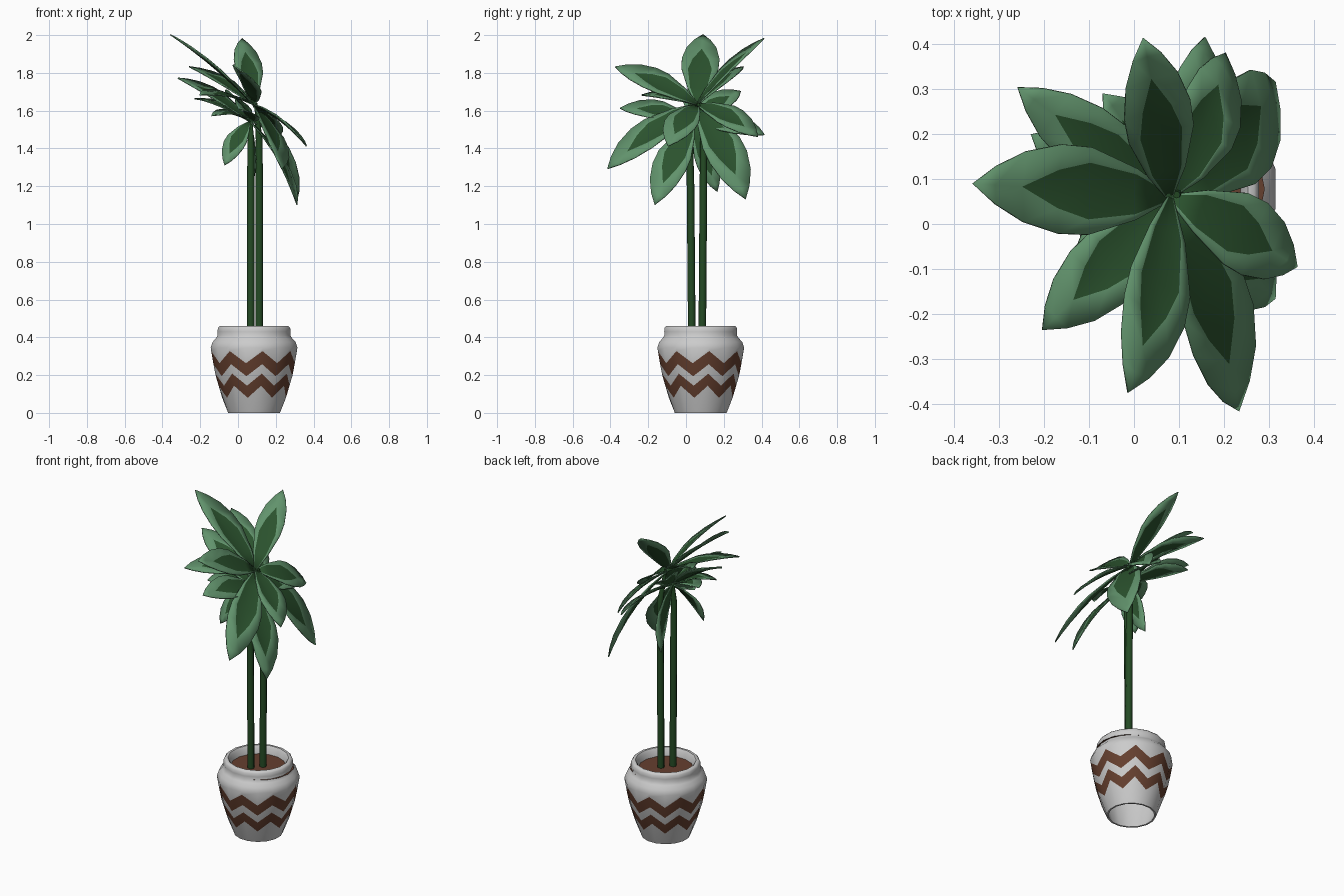
import bpy, bmesh, math
from mathutils import Vector

if "Cube" in bpy.data.objects:
    bpy.data.objects.remove(bpy.data.objects["Cube"])

CX, CY = 0.085, 0.078


def material(name, rgb):
    m = bpy.data.materials.new(name)
    m.diffuse_color = (*rgb, 1)
    m.use_nodes = True
    m.node_tree.nodes["Principled BSDF"].inputs["Base Color"].default_value = m.diffuse_color
    return m


WHITE = material("glazed_white", (0.75, 0.75, 0.75))
BROWN = material("brown", (0.13, 0.05, 0.028))
DARK = material("dark_green", (0.024, 0.085, 0.027))
LIGHT = material("light_green", (0.12, 0.29, 0.15))
STEM = material("stem_green", (0.018, 0.07, 0.018))


def finish(bm, name, mats, angle):
    mesh = bpy.data.meshes.new(name)
    bm.to_mesh(mesh)
    bm.free()
    for m in mats:
        mesh.materials.append(m)
    ob = bpy.data.objects.new(name, mesh)
    bpy.context.collection.objects.link(ob)
    bpy.ops.object.select_all(action='DESELECT')
    ob.select_set(True)
    bpy.context.view_layer.objects.active = ob
    bpy.ops.object.shade_smooth_by_angle(angle=math.radians(angle))
    return ob


# Pot: 16-sided lathe, with some rings zigzagging to form the painted bands
OUTER = [(0, 0.14), (0.08, 0.172), (0.2, 0.208), (0.3, 0.227), (0.345, 0.234), (0.375, 0.224)]


def radius(z):
    for (z0, r0), (z1, r1) in zip(OUTER, OUTER[1:]):
        if z <= z1:
            return r0 + (r1 - r0) * (z - z0) / (z1 - z0)
    return OUTER[-1][1]


AMP = 0.032
# (height, radius, zigzag amplitude, material of the strip above)
rings = [(0, 0.14, 0, 0)]
rings += [(z, None, AMP, m) for z, m in ((0.112, 1), (0.176, 0), (0.226, 1), (0.295, 0))]
rings += [(z, r, 0, 0) for z, r in ((0.345, 0.234), (0.375, 0.224), (0.395, 0.206), (0.41, 0.196),
                                    (0.43, 0.197), (0.45, 0.195), (0.46, 0.186), (0.46, 0.172),
                                    (0.445, 0.162), (0.41, 0.155), (0.37, 0.2), (0.33, 0.215),
                                    (0.18, 0.188), (0, 0.13))]
bm = bmesh.new()
loops = []
for z, r, amp, mat in rings:
    loop = []
    for k in range(16):
        a = math.radians(11.25 + 22.5 * k)
        h = z + (amp if k % 2 == 0 else -amp)
        rr = r if r is not None else radius(h)
        loop.append(bm.verts.new((CX + rr * math.cos(a), CY + rr * math.sin(a), h)))
    loops.append(loop)
for i, loop in enumerate(loops):
    up = loops[(i + 1) % len(loops)]
    for k in range(16):
        n = (k + 1) % 16
        bm.faces.new((loop[k], loop[n], up[n], up[k])).material_index = rings[i][3]
finish(bm, "pot", [WHITE, BROWN], 50)

# Soil: flat disc, slightly off centre
bpy.ops.mesh.primitive_circle_add(vertices=16, radius=0.188, fill_type='NGON',
                                  location=(CX + 0.018, CY, 0.412))
soil = bpy.context.object
soil.name = "soil"
soil.data.materials.append(BROWN)


# Stems
def stem(name, pts):
    cu = bpy.data.curves.new(name, 'CURVE')
    cu.dimensions = '3D'
    cu.bevel_depth = 0.02
    cu.bevel_resolution = 2
    cu.use_fill_caps = True
    sp = cu.splines.new('POLY')
    sp.points.add(len(pts) - 1)
    for p, (x, y, z, r) in zip(sp.points, pts):
        p.co = (x, y, z, 1)
        p.radius = r
    cu.materials.append(STEM)
    bpy.context.collection.objects.link(bpy.data.objects.new(name, cu))


stem("stem_short", [(0.068, 0.031, 0.39, 1), (0.068, 0.024, 1.2, 1),
                    (0.068, 0.02, 1.42, 0.9), (0.068, 0.035, 1.56, 0.4)])
stem("stem_tall", [(0.112, 0.086, 0.39, 1), (0.112, 0.092, 1.2, 1),
                   (0.112, 0.093, 1.45, 0.9), (0.095, 0.065, 1.64, 0.4)])

# Leaves: position along the leaf, half width, half width of the dark centre
PROFILE = [(0, 0.008, 0.006), (0.2, 0.058, 0.045), (0.45, 0.098, 0.064), (0.6, 0.1, 0.044),
           (0.77, 0.079, 0), (0.9, 0.043, 0), (1, 0, 0)]
AXIS = (0.6, 0, 0.8)


def leaf(name, base, tip, face=AXIS, width=1.0, bend=0.022):
    base, tip = Vector(base), Vector(tip)
    along = tip - base
    side = Vector(face).cross(along).normalized()
    normal = along.cross(side).normalized()
    bm = bmesh.new()
    rows = []
    for t, w, wi in PROFILE:
        row = []
        for v in (-w, -wi, 0, wi, w):
            v *= width
            lift = bend * 4 * t * (1 - t) + 0.15 * abs(v)
            row.append(bm.verts.new(base + along * t + side * v + normal * lift))
        rows.append(row)
    for i, (a, b) in enumerate(zip(rows, rows[1:])):
        for j in range(4):
            f = bm.faces.new((a[j], a[j + 1], b[j + 1], b[j]))
            f.material_index = 1 if j in (1, 2) and i < 4 else 0
    bmesh.ops.remove_doubles(bm, verts=bm.verts, dist=0.0005)
    ob = finish(bm, name, [LIGHT, DARK], 40)
    solid = ob.modifiers.new("thickness", 'SOLIDIFY')
    solid.thickness = 0.006


TOP = (0.078, 0.06, 1.63)
LOW = (0.062, 0.04, 1.54)
UP = (0, 0, 1)
TURNED = (0.55, -0.35, 0.8)

# Upper crown: tip, facing direction, width, bend
upper = [((-0.36, 0.09, 2.0), AXIS, 1, 0.015), ((0.02, 0.415, 1.98), (0.15, 0, 1), 0.78, 0.015),
         ((-0.26, 0.305, 1.83), (0.5, -0.4, 0.8), 0.75, 0.02),
         ((0.36, -0.095, 1.41), AXIS, 0.88, 0.02), ((0.23, -0.415, 1.29), AXIS, 1, 0.025),
         ((-0.015, -0.375, 1.83), AXIS, 0.9, 0.02), ((-0.205, -0.235, 1.68), (0.3, 0, 0.9), 0.85, 0.02),
         ((0.2, 0.38, 1.46), AXIS, 0.85, 0.025), ((0.31, 0.315, 1.13), AXIS, 1.12, 0.035)]
for i, (tip, face, w, bend) in enumerate(upper):
    leaf(f"upper_leaf_{i + 1}", TOP, tip, face, w, bend)

# Lower crown
lower = [((-0.32, 0.1, 1.77), TURNED, 0.8, 0.02), ((0.0, -0.35, 1.61), AXIS, 0.78, 0.025),
         ((-0.14, -0.1, 1.57), (0.3, 0, 0.9), 0.7, 0.025), ((0.31, -0.165, 1.1), AXIS, 0.95, 0.03),
         ((-0.07, -0.07, 1.31), (-0.4, -1, 0.2), 0.6, 0.02),
         ((0.055, 0.165, 1.17), (1, 0, 0.2), 0.6, 0.02),
         ((0.155, 0.415, 1.47), AXIS, 0.8, 0.025), ((-0.23, 0.2, 1.66), TURNED, 0.75, 0.02),
         ((-0.07, 0.29, 1.7), AXIS, 0.75, 0.02)]
for i, (tip, face, w, bend) in enumerate(lower):
    leaf(f"lower_leaf_{i + 1}", LOW, tip, face, w, bend)
